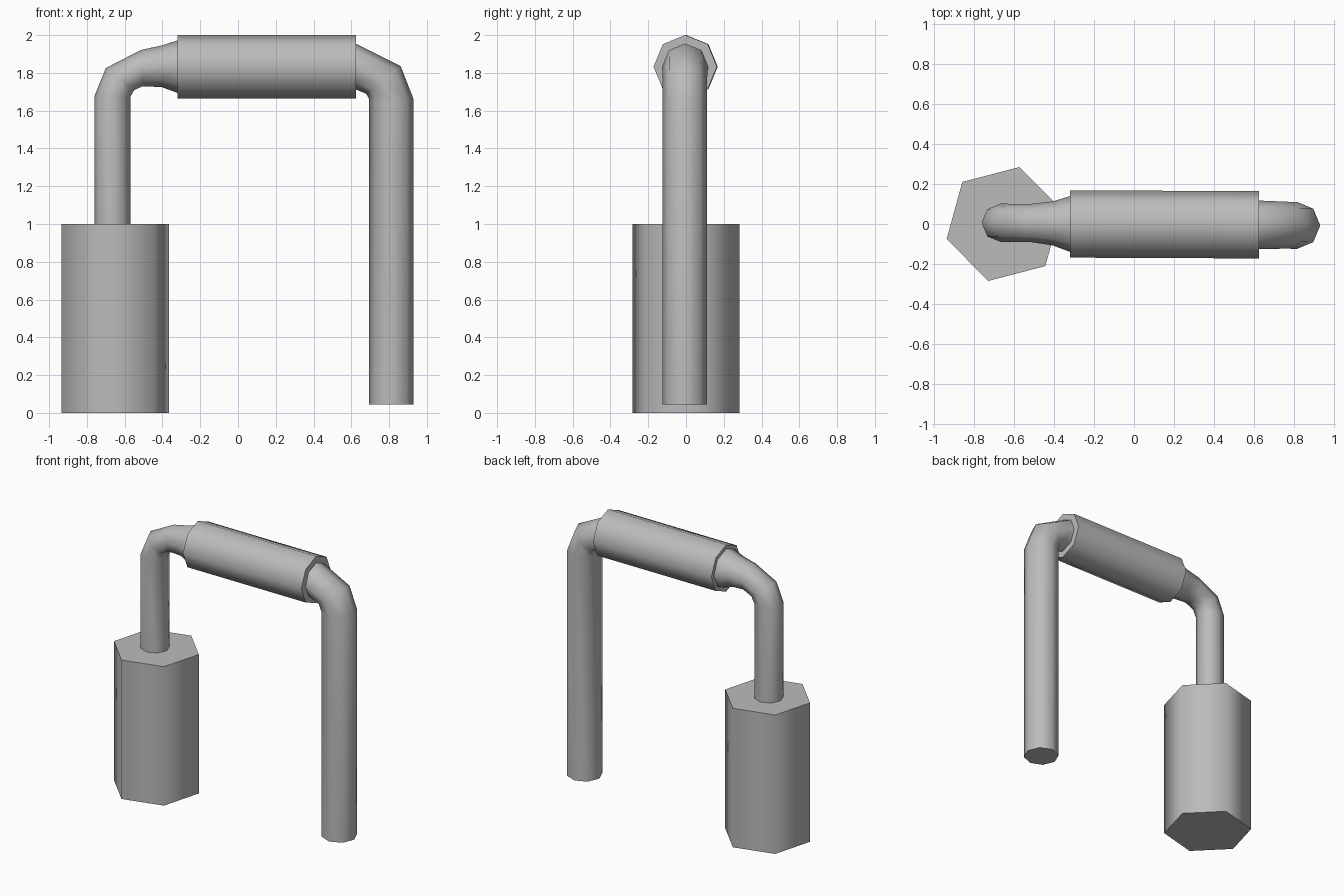
import bpy, bmesh
from math import sin, cos, radians, tau
from mathutils import Vector

cube = bpy.data.objects.get("Cube")
if cube:
    bpy.data.objects.remove(cube, do_unlink=True)

grey = bpy.data.materials.new("plain_grey")
grey.use_nodes = True
colour = (0.5, 0.5, 0.5, 1)
grey.diffuse_color = colour
grey.node_tree.nodes["Principled BSDF"].inputs["Base Color"].default_value = colour


def sweep(name, stations, sides, phase=0):
    """Capped tube; each station is x, y, z, radius, heading in the xz plane."""
    bm = bmesh.new()
    rings = []
    for x, y, z, radius, heading in stations:
        h = radians(heading)
        out = Vector((-sin(h), 0, cos(h)))
        across = Vector((0, 1, 0))
        angles = [radians(phase) + tau * i / sides for i in range(sides)]
        rings.append([bm.verts.new(Vector((x, y, z)) + radius * (cos(a) * out + sin(a) * across))
                      for a in angles])
    for a, b in zip(rings, rings[1:]):
        for i in range(sides):
            j = (i + 1) % sides
            bm.faces.new((a[i], a[j], b[j], b[i]))
    bm.faces.new(rings[0])
    bm.faces.new(rings[-1])
    bmesh.ops.recalc_face_normals(bm, faces=bm.faces)
    mesh = bpy.data.meshes.new(name)
    bm.to_mesh(mesh)
    bm.free()
    mesh.materials.append(grey)
    obj = bpy.data.objects.new(name, mesh)
    bpy.context.collection.objects.link(obj)
    bpy.ops.object.select_all(action='DESELECT')
    obj.select_set(True)
    bpy.context.view_layer.objects.active = obj
    bpy.ops.object.shade_smooth_by_angle(angle=radians(65))
    return obj


# Hexagonal base block
sweep("base_block", [(-0.65, 0, 0, 0.295, 90), (-0.65, 0, 1, 0.295, 90)], 6, -14.6)

# Thin riser with an elbow that flares into the sleeve
sweep("riser_pipe", [
    (-0.665, 0.006, 0.98, 0.096, 90),
    (-0.665, 0.006, 1.675, 0.096, 90),
    (-0.625, 0.006, 1.767, 0.095, 52),
    (-0.51, 0.005, 1.825, 0.096, 3),
    (-0.405, 0.003, 1.835, 0.11, 0),
    (-0.32, 0, 1.833, 0.139, 0),
    (-0.25, 0, 1.833, 0.139, 0)], 8)

# Horizontal sleeve
sweep("sleeve", [(-0.32, 0, 1.833, 0.168, 0), (0.625, -0.004, 1.833, 0.168, 0)], 8)

# Thicker pipe bending down from the sleeve
sweep("down_pipe", [
    (0.55, -0.004, 1.833, 0.12, 0),
    (0.625, -0.004, 1.833, 0.121, 0),
    (0.77, -0.006, 1.763, 0.117, -51),
    (0.812, -0.007, 1.66, 0.118, -90),
    (0.812, -0.007, 0.045, 0.118, -90)], 8)
